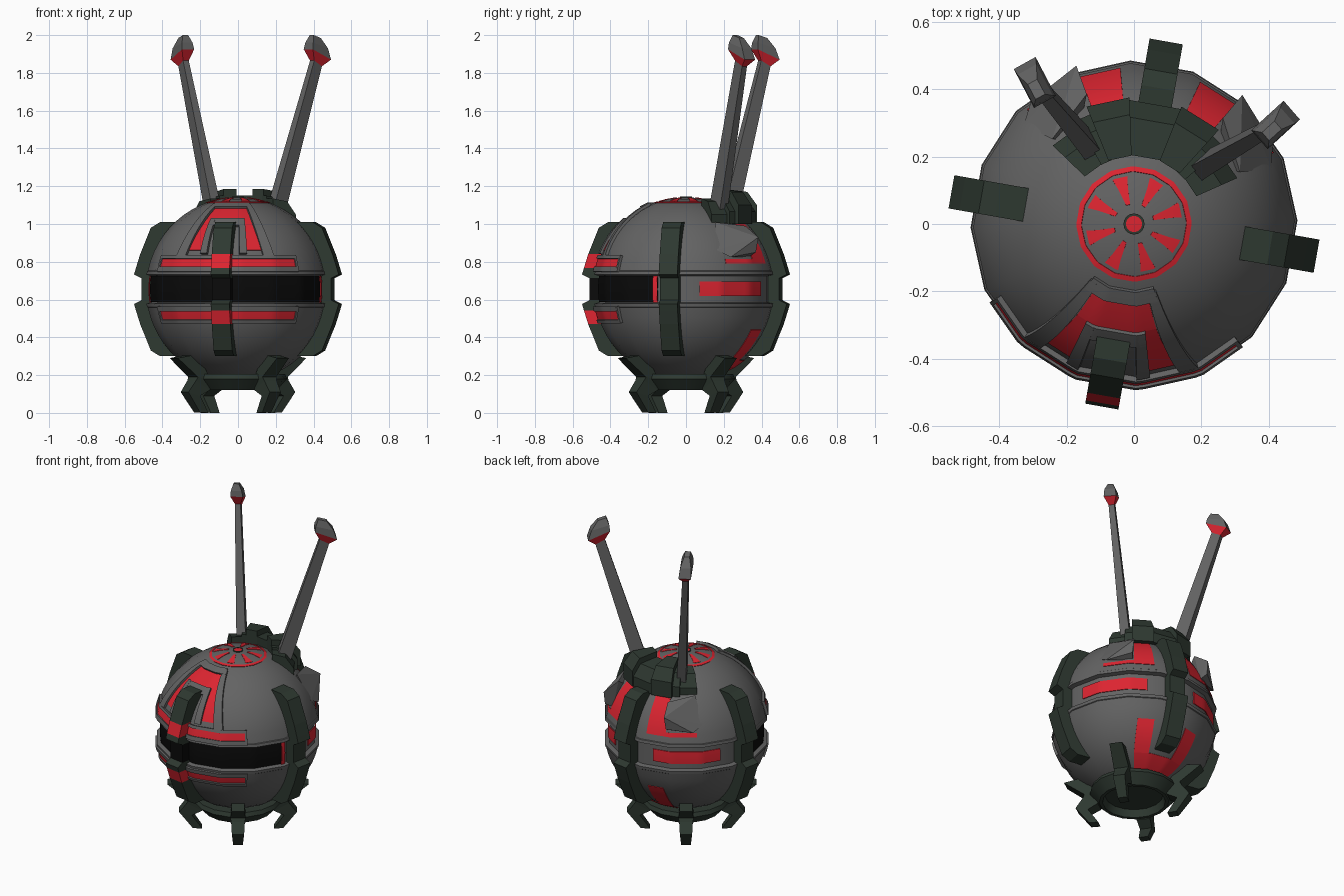
import bpy, bmesh, math
from math import sin, cos, tan, radians, asin, sqrt, pi

cube = bpy.data.objects.get("Cube")
if cube:
    bpy.data.objects.remove(cube)

R, MID, SIDES, TURN = 0.487, 0.655, 16, -10


def material(name, rgb):
    m = bpy.data.materials.new(name)
    m.use_nodes = True
    m.diffuse_color = (*rgb, 1)
    m.node_tree.nodes["Principled BSDF"].inputs["Base Color"].default_value = (*rgb, 1)
    return m


GREY = material("hull grey", (0.125, 0.125, 0.125))
GREEN = material("dark green", (0.027, 0.04, 0.03))
RED = material("red", (0.72, 0.018, 0.03))
BLACK = material("visor black", (0.003, 0.003, 0.003))


def finish(bm, name, mats, smooth=False, thick=0):
    me = bpy.data.meshes.new(name)
    bm.to_mesh(me)
    bm.free()
    for m in mats:
        me.materials.append(m)
    ob = bpy.data.objects.new(name, me)
    bpy.context.collection.objects.link(ob)
    bpy.ops.object.select_all(action='DESELECT')
    ob.select_set(True)
    bpy.context.view_layer.objects.active = ob
    if thick:
        mod = ob.modifiers.new("thickness", 'SOLIDIFY')
        mod.thickness, mod.offset = thick, -1
        bpy.ops.object.modifier_apply(modifier=mod.name)
    if smooth:
        bpy.ops.object.shade_smooth_by_angle(angle=radians(30))
    return ob


def spin(u, t, z, a):
    """Radial distance u, sideways t, height z, turned to direction a."""
    a = radians(a + TURN)
    return (u * cos(a) - t * sin(a), u * sin(a) + t * cos(a), z)


def shell(a, z, off=0):
    """Point on the many-sided ball at direction a and height z."""
    step = 360 / SIDES
    d = (a - step / 2) % step - step / 2
    fac = cos(pi / SIDES) / cos(radians(d))
    lat = asin(max(-1, min(1, (z - MID) / R)))
    return spin((R + off) * cos(lat) * fac, 0, MID + (R + off) * sin(lat), a)


def height(r):
    return MID + sqrt(R * R - r * r)


def patch(name, mat, low, high, z0, z1, off=0.0025, thick=0.005):
    """Curved plate: direction ranges low at z0 and high at z1."""
    na = max(2, int(max(low[1] - low[0], high[1] - high[0]) / 3))
    nz = max(2, int((z1 - z0) / 0.03))
    bm = bmesh.new()
    rows = []
    for j in range(nz + 1):
        t = j / nz
        s, e = [low[k] + (high[k] - low[k]) * t for k in (0, 1)]
        rows.append([bm.verts.new(shell(s + (e - s) * i / na, z0 + (z1 - z0) * t, off))
                     for i in range(na + 1)])
    for j in range(nz):
        for i in range(na):
            bm.faces.new((rows[j][i], rows[j][i + 1], rows[j + 1][i + 1], rows[j + 1][i]))
    finish(bm, name, [mat], True, thick)


def pair(name, mat, centre, low, high, z0, z1, **kw):
    """A plate and its mirror image about a direction."""
    patch(name + "_a", mat, [centre + v for v in low], [centre + v for v in high], z0, z1, **kw)
    patch(name + "_b", mat, [centre - v for v in low[::-1]], [centre - v for v in high[::-1]], z0, z1, **kw)


def loft(name, a, sections, mats, slots=None, lean=0):
    """Skin of sections (inner u, inner z, outer u, outer z, half width)."""
    bm = bmesh.new()
    rings = [[bm.verts.new(spin(u, t + lean * (z - 1), z, a)) for u, t, z in
              ((ui, -w, zi), (uo, -w, zo), (uo, w, zo), (ui, w, zi))]
             for ui, zi, uo, zo, w in sections]
    for n in range(len(rings) - 1):
        for i in range(4):
            k = (i + 1) % 4
            f = bm.faces.new((rings[n][i], rings[n][k], rings[n + 1][k], rings[n + 1][i]))
            f.material_index = slots[n] if slots else 0
    bm.faces.new(rings[0])
    bm.faces.new(rings[-1])
    bmesh.ops.recalc_face_normals(bm, faces=bm.faces)
    finish(bm, name, mats)


def lathe(name, mat, rings):
    bm = bmesh.new()
    loops = [[bm.verts.new(p) for p in ring] for ring in rings]
    for lo, hi in zip(loops, loops[1:]):
        for i in range(SIDES):
            k = (i + 1) % SIDES
            bm.faces.new((lo[i], lo[k], hi[k], hi[i]))
    bm.faces.new(loops[0][::-1])
    bm.faces.new(loops[-1])
    bmesh.ops.recalc_face_normals(bm, faces=bm.faces)
    finish(bm, name, [mat], True)


corners = [(i + 0.5) * 360 / SIDES for i in range(SIDES)]

# Ball with two slight ridges and a recessed belt
half = [(0.073, -0.023), (0.076, 0.004), (0.094, 0.004), (0.098, 0)]
half += [(R * sin(radians(d)), 0) for d in range(18, 84, 6)] + [(R * 0.999, 0)]
profile = [(MID - h, o) for h, o in half[::-1]] + [(MID + h, o) for h, o in half]
lathe("ball_body", GREY, [[shell(a, z, o) for a in corners] for z, o in profile])

# Base collar with a hollow underside
collar = [(0.01, 0.165), (0.17, 0.165), (0.185, 0.12), (0.205, 0.12), (0.26, 0.18), (0.25, 0.205), (0.01, 0.205)]
lathe("base_collar", GREEN, [[spin(r, 0, z, a) for a in corners] for r, z in collar])

# Four side fins; the front one carries red clips and a black visor bridge
fin_half = [(0.32, 0.41, 0.355, 0.05), (0.33, 0.46, 0.325, 0.05), (0.4, 0.517, 0.185, 0.05),
            (0.4, 0.54, 0.112, 0.05), (0.4, 0.55, 0.078, 0.05), (0.4, 0.51, 0.058, 0.05)]
fin = [(i, MID + h, o, MID + h, w) for i, o, h, w in fin_half]
fin += [(i, MID - h, o, MID - h, w) for i, o, h, w in fin_half[::-1]]
for name, a in (("front", -90), ("left", 0), ("back", 90), ("right", 180)):
    slots = [0, 0, 1, 0, 0, 2, 0, 0, 1, 0, 0] if name == "front" else None
    loft(name + "_fin", a, fin, [GREEN, RED, BLACK], slots)

# Four clawed legs
leg = [(0.29, 0.31, 0.415, 0.29, 0.038), (0.2, 0.17, 0.29, 0.19, 0.045), (0.21, 0.12, 0.3, 0.17, 0.04),
       (0.27, 0.09, 0.345, 0.11, 0.036), (0.21, 0, 0.265, 0.003, 0.028)]
for i in range(4):
    loft(f"leg_{i + 1}", 45 + 90 * i, leg, [GREEN])

# Visor and its red ends
patch("visor", BLACK, (-171, -9), (-171, -9), 0.583, 0.727, off=-0.02)
pair("visor_end", RED, -90, (78, 81), (78, 81), 0.583, 0.727, off=-0.012)

# Framed red strips above and below the visor
for name, flip in (("upper", 1), ("lower", -1)):
    def span(h0, h1):
        return sorted((MID + flip * h0, MID + flip * h1))
    strip = (-140, -40)
    patch(name + "_strip", RED, strip, strip, *span(0.115, 0.158), off=0.008, thick=0.009)
    patch(name + "_strip_rim", GREY, strip, strip, *span(0.158, 0.175), off=0.016, thick=0.025)
    patch(name + "_strip_ledge", GREY, strip, strip, *span(0.09, 0.115), off=0.016, thick=0.025)
    pair(name + "_strip_end", GREY, -90, (50, 51.5), (50, 51.5), *span(0.09, 0.175), off=0.016, thick=0.025)

# Forehead panel: outer frame, red arch, inner frame
frame = dict(off=0.015, thick=0.022)
pair("panel_side", GREY, -90, (27, 34), (21, 28), 0.83, 1.095, **frame)
patch("panel_top", GREY, (-117, -63), (-117, -63), 1.08, 1.1, **frame)
pair("arch_side", RED, -90, (16, 27), (16, 22), 0.86, 1.02)
patch("arch_top", RED, (-112, -68), (-111, -69), 1.02, 1.08)
pair("inner_side", GREY, -90, (11, 16), (11, 16), 0.84, 1.02, **frame)
patch("inner_top", GREY, (-106, -74), (-106, -74), 0.985, 1.02, **frame)

# Rear markings: belt blocks, upper corners, lower arch
pair("belt_block", RED, 90, (20, 71), (20, 71), 0.617, 0.697, off=-0.019)
pair("rear_bar", RED, 90, (15, 30), (15, 30), 0.79, 1.02)
pair("rear_foot", RED, 90, (30, 53), (30, 53), 0.79, 0.815)
pair("low_arch_side", RED, 90, (14, 30), (14, 27), 0.28, 0.44)
patch("low_arch_base", RED, (60, 120), (60, 120), 0.205, 0.28)

# Top emblem
patch("emblem_ring", RED, (0, 360), (0, 360), height(0.171), height(0.156))
for i in range(8):
    c = 27 + 45 * i
    patch(f"emblem_spoke_{i + 1}", RED, (c - 9, c + 9), (c - 6, c + 6), height(0.145), height(0.06))
patch("emblem_hub_rim", GREEN, (0, 360), (0, 360), height(0.031), height(0.024), off=0.005)
patch("emblem_hub", RED, (0, 360), (0, 360), height(0.025), height(0.001), off=0.004)

# Segmented crown bracket behind the emblem: direction, half angle, reach, top
for i, (d, h, outer, top) in enumerate(((0, 12, 0.36, 1.15), (22, 10, 0.37, 1.185), (-22, 10, 0.37, 1.185),
                                        (34, 5, 0.35, 1.15), (-34, 5, 0.35, 1.15),
                                        (46, 10, 0.33, 1.135), (-46, 10, 0.33, 1.135))):
    block = [(r, 1.0, r, z, r * tan(radians(h))) for r, z in
             ((0.2, top), (outer - 0.05, top - 0.015), (outer, top - 0.085))]
    loft(f"bracket_{i + 1}", 90 + d, block, [GREEN])

# Antennas with red-necked heads
antenna = [(0.215, 1.06, 0.305, 1.06, 0.028), (0.475, 1.865, 0.53, 1.835, 0.017),
           (0.445, 1.925, 0.575, 1.87, 0.037), (0.45, 1.96, 0.555, 1.93, 0.032), (0.465, 2.0, 0.515, 1.985, 0.016)]
# Faceted lumps beside the rear bars: side angle, radius, height
lump = ((30, 0.5, 0.93), (31, 0.49, 0.85), (31, 0.44, 0.825), (30, 0.41, 0.99),
        (50, 0.475, 0.825), (58, 0.44, 0.86), (54, 0.35, 1.01), (44, 0.3, 0.9))
for side, s in (("left", -1), ("right", 1)):
    loft(side + "_antenna", 90 + 39 * s, antenna, [GREY, RED], [0, 1, 0, 0], lean=0.06 * s)
    bm = bmesh.new()
    for d, r, z in lump:
        bm.verts.new(spin(r, 0, z, 90 + d * s))
    hull = bmesh.ops.convex_hull(bm, input=bm.verts)
    bmesh.ops.delete(bm, geom=list({v for v in hull["geom_interior"] if isinstance(v, bmesh.types.BMVert)}), context='VERTS')
    bmesh.ops.recalc_face_normals(bm, faces=bm.faces)
    finish(bm, side + "_lump", [GREY])
